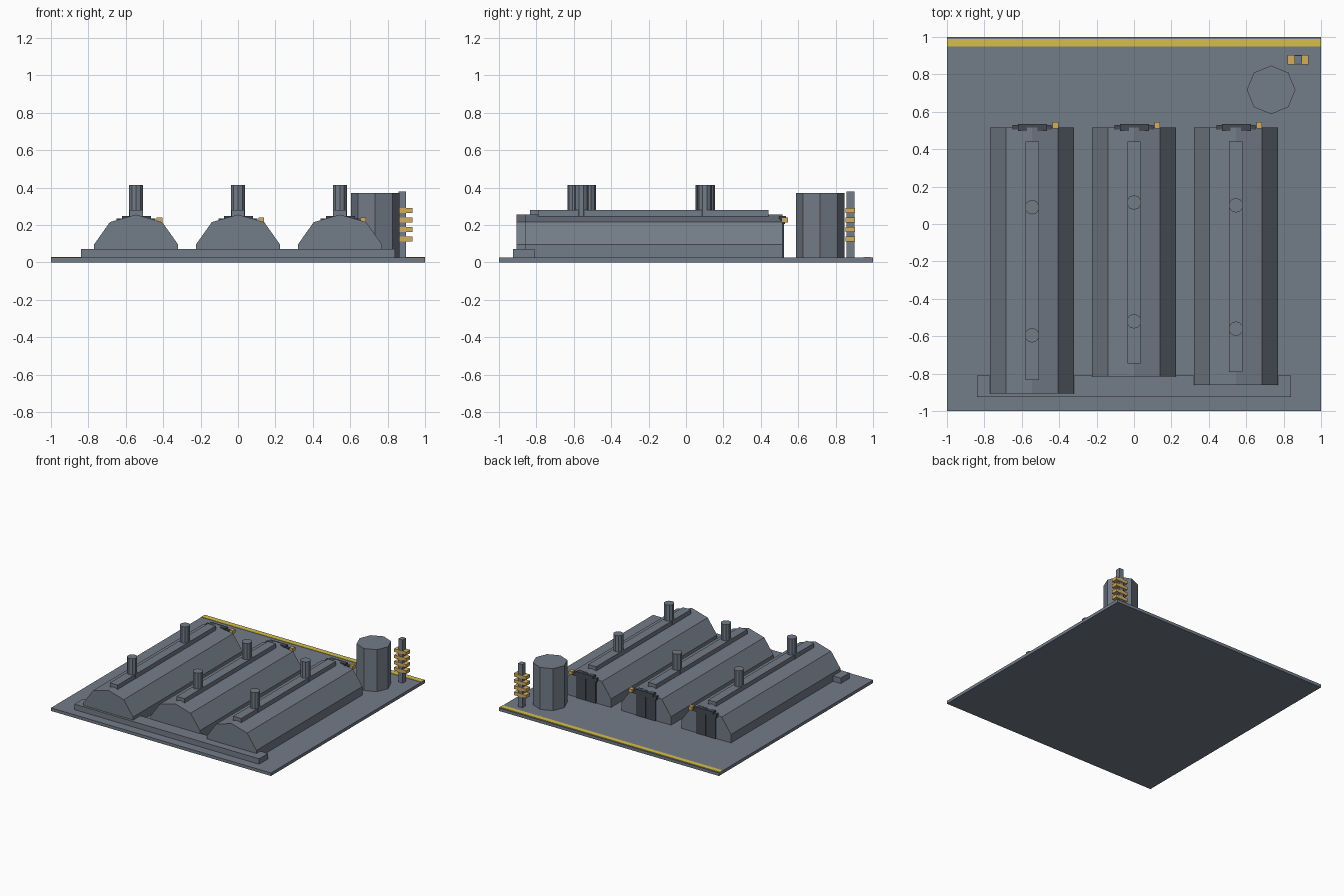
import bpy, math

cube = bpy.data.objects.get("Cube")
if cube:
    bpy.data.objects.remove(cube, do_unlink=True)


def material(name, rgb):
    m = bpy.data.materials.new(name)
    m.use_nodes = True
    m.diffuse_color = (*rgb, 1)
    m.node_tree.nodes["Principled BSDF"].inputs["Base Color"].default_value = (*rgb, 1)
    return m


steel = material("steel grey", (0.17, 0.20, 0.245))
dark = material("dark steel", (0.06, 0.07, 0.085))
yellow = material("warning yellow", (0.66, 0.52, 0.07))
copper = material("copper", (0.66, 0.42, 0.12))


def mesh_object(name, verts, faces, mat):
    me = bpy.data.meshes.new(name)
    me.from_pydata(verts, [], faces)
    me.materials.append(mat)
    ob = bpy.data.objects.new(name, me)
    bpy.context.collection.objects.link(ob)
    return ob


def extrude_y(name, profile, y0, y1, mat):
    """Closed counter-clockwise xz profile swept from y0 to y1."""
    n = len(profile)
    verts = [(x, y, z) for y in (y0, y1) for x, z in profile]
    faces = [tuple(range(n)), tuple(reversed(range(n, 2 * n)))]
    faces += [(i, i + n, (i + 1) % n + n, (i + 1) % n) for i in range(n)]
    return mesh_object(name, verts, faces, mat)


def box(name, x, y, z, mat):
    profile = [(x[0], z[0]), (x[1], z[0]), (x[1], z[1]), (x[0], z[1])]
    return extrude_y(name, profile, y[0], y[1], mat)


def cylinder(name, x, y, r, z0, z1, sides, mat):
    bpy.ops.mesh.primitive_cylinder_add(vertices=sides, radius=r, depth=z1 - z0,
                                        location=(x, y, (z0 + z1) / 2))
    ob = bpy.context.object
    ob.name = name
    ob.data.materials.append(mat)
    return ob


# Ground slab, front plinth and warning stripe
G = 0.025
box("ground_slab", (-1, 1), (-1, 1), (0, G), steel)
box("front_plinth", (-0.84, 0.84), (-0.925, -0.81), (G, 0.07), steel)
box("warning_stripe", (-1, 1), (0.95, 0.99), (G - 0.005, G + 0.003), yellow)

# Three halls: side, centre x, front y, chimney y positions
halls = [("right", -0.545, -0.905, (0.09, -0.595)),
         ("centre", 0.0, -0.815, (0.115, -0.52)),
         ("left", 0.545, -0.86, (0.10, -0.56))]
BACK = 0.515
for side, cx, front, stacks in halls:
    half = [(0.225, G), (0.225, 0.095), (0.14, 0.215)]
    outline = half + [(0, 0.255)] + [(-x, z) for x, z in reversed(half)]
    extrude_y(side + "_hall", [(cx + x, z) for x, z in outline], front, BACK, steel)
    box(side + "_ridge_vent", (cx - 0.036, cx + 0.036), (front + 0.07, 0.44), (0.23, 0.28), steel)
    for i, y in enumerate(stacks):
        cylinder(f"{side}_chimney_{i + 1}", cx, y, 0.039, 0.23, 0.413, 10, steel)

    # Back gate with two leaves, lintel, canopy and lamp
    for leaf, x0, x1 in (("right", -0.09, -0.002), ("left", 0.002, 0.09)):
        box(f"{side}_gate_{leaf}_leaf", (cx + x0, cx + x1), (BACK - 0.01, BACK + 0.008), (G, 0.21), dark)
    box(side + "_gate_lintel", (cx - 0.105, cx + 0.105), (BACK - 0.01, 0.53), (0.205, 0.235), dark)
    box(side + "_gate_canopy", (cx - 0.075, cx + 0.08), (0.497, 0.535), (0.225, 0.247), dark)
    box(side + "_gate_lamp", (cx + 0.11, cx + 0.14), (0.51, 0.545), (0.212, 0.24), copper)

# Storage tank
cylinder("storage_tank", 0.733, 0.717, 0.13, G, 0.37, 8, steel)

# Coil mast with stacked plates
box("coil_mast", (0.857, 0.897), (0.857, 0.9), (G, 0.38), steel)
for i in range(4):
    z = 0.112 + i * 0.051
    box(f"coil_plate_{i + 1}", (0.822, 0.932), (0.853, 0.904), (z, z + 0.026), copper)
